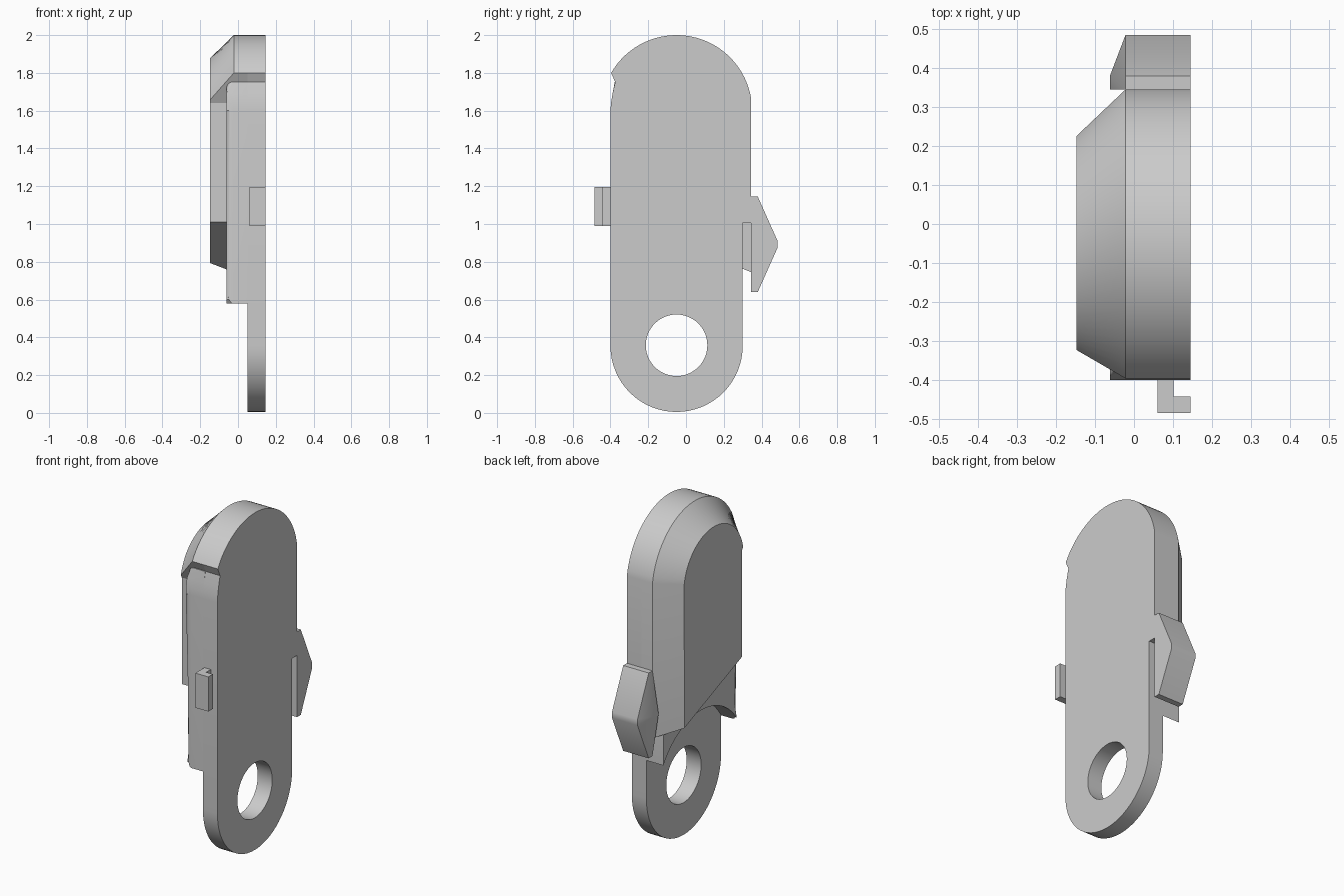
import bpy, bmesh
from math import cos, sin, radians
from mathutils import Vector

cube = bpy.data.objects.get("Cube")
if cube:
    bpy.data.objects.remove(cube)

grey = bpy.data.materials.new("plain_grey")
grey.use_nodes = True
colour = (0.6, 0.6, 0.6, 1)
grey.diffuse_color = colour
grey.node_tree.nodes["Principled BSDF"].inputs["Base Color"].default_value = colour


def arc(cy, cz, r, start, end, n=32):
    """Points (y, z) along a circular arc, angles in degrees."""
    angles = [radians(start + (end - start) * i / n) for i in range(n + 1)]
    return [(cy + r * cos(a), cz + r * sin(a)) for a in angles]


def finish(name, bm):
    bmesh.ops.recalc_face_normals(bm, faces=bm.faces)
    mesh = bpy.data.meshes.new(name)
    bm.to_mesh(mesh)
    bm.free()
    obj = bpy.data.objects.new(name, mesh)
    bpy.context.collection.objects.link(obj)
    mesh.materials.append(grey)
    bpy.ops.object.select_all(action='DESELECT')
    obj.select_set(True)
    bpy.context.view_layer.objects.active = obj
    bpy.ops.object.shade_smooth_by_angle(angle=radians(25))
    return obj


def loft(rings):
    """Skin matching closed rings of 3D points and cap both ends."""
    bm = bmesh.new()
    rows = [[bm.verts.new(p) for p in ring] for ring in rings]
    n = len(rows[0])
    for a, b in zip(rows, rows[1:]):
        for i in range(n):
            j = (i + 1) % n
            bm.faces.new((a[i], a[j], b[j], b[i]))
    bm.faces.new(rows[0])
    bm.faces.new(rows[-1])
    return bm


def at_x(x, outline):
    return [(x, y, z) for y, z in outline]


# Back plate with the ring hole
plate = (arc(-0.05, 1.6, 0.4, 9, 150)
         + [(-0.375, 1.752), (-0.389, 1.69), (-0.397, 1.64), (-0.4, 1.6)]
         + arc(-0.05, 0.355, 0.35, 180, 360)
         + [(0.3, 1.005), (0.345, 1.005)])
hole = arc(-0.05, 0.358, 0.163, 0, 360, 48)[:-1]
bm = bmesh.new()
edges = []
for outline in (plate, hole):
    verts = [bm.verts.new(p) for p in at_x(0.145, outline)]
    edges += [bm.edges.new((v, verts[i - 1])) for i, v in enumerate(verts)]
bmesh.ops.triangle_fill(bm, edges=edges, use_beauty=True)
result = bmesh.ops.extrude_face_region(bm, geom=bm.faces[:], use_keep_orig=True)
moved = [g for g in result["geom"] if isinstance(g, bmesh.types.BMVert)]
bmesh.ops.translate(bm, verts=moved, vec=(-0.095, 0, 0))
finish("back_plate", bm)

# Middle slab: arched above the ring, rounded along its exposed front edge
slab = ([(0.1, 1.752), (-0.377, 1.752), (-0.389, 1.69), (-0.397, 1.64), (-0.4, 1.6)]
        + arc(-0.05, 0.355, 0.415, 147.5, 32.5)
        + [(0.3, 1.3)])
bm = loft([at_x(0.05, slab), at_x(-0.062, slab)])
rim = [e for e in bm.edges
       if all(v.co.x < -0.06 for v in e.verts)
       and (all(v.co.y < -0.37 for v in e.verts) or all(v.co.z > 1.7 for v in e.verts))]
bmesh.ops.bevel(bm, geom=rim, offset=0.035, segments=5, profile=0.5, affect='EDGES')
finish("middle_slab", bm)

# Domed cover: chamfered arch with a cut-back front and slanted bottom
outer = arc(-0.05, 1.6, 0.4, 9, 150) + [(-0.315, 1.64), (-0.315, 1.01), (0.345, 0.745)]
inner = arc(-0.05, 1.6, 0.28, 9, 168) + [(-0.315, 1.64), (-0.315, 1.01), (0.226, 0.793)]
finish("cover", loft([at_x(0.05, outer), at_x(-0.022, outer), at_x(-0.147, inner)]))

# Pointed thumb stud on the back edge
half = [(0.345, 1.145), (0.38, 1.145), (0.485, 0.91)]
profile = half + [(y, 1.785 - z) for y, z in reversed(half)]
bm = bmesh.new()
points = at_x(0.145, profile) + at_x(-0.022, profile)
points += [(-0.062, 0.345, 0.9), (-0.062, 0.38, 0.9)]
for p in points:
    bm.verts.new(p)
bmesh.ops.convex_hull(bm, input=bm.verts[:])
bmesh.ops.dissolve_limit(bm, angle_limit=radians(1), verts=bm.verts[:], edges=bm.edges[:])
finish("thumb_stud", bm)

# Hooked latch on the front edge
hook = [(0.06, -0.39), (0.06, -0.485), (0.145, -0.485),
        (0.145, -0.443), (0.102, -0.443), (0.102, -0.39)]
finish("front_latch", loft([[(x, y, z) for x, y in hook] for z in (0.99, 1.195)]))
